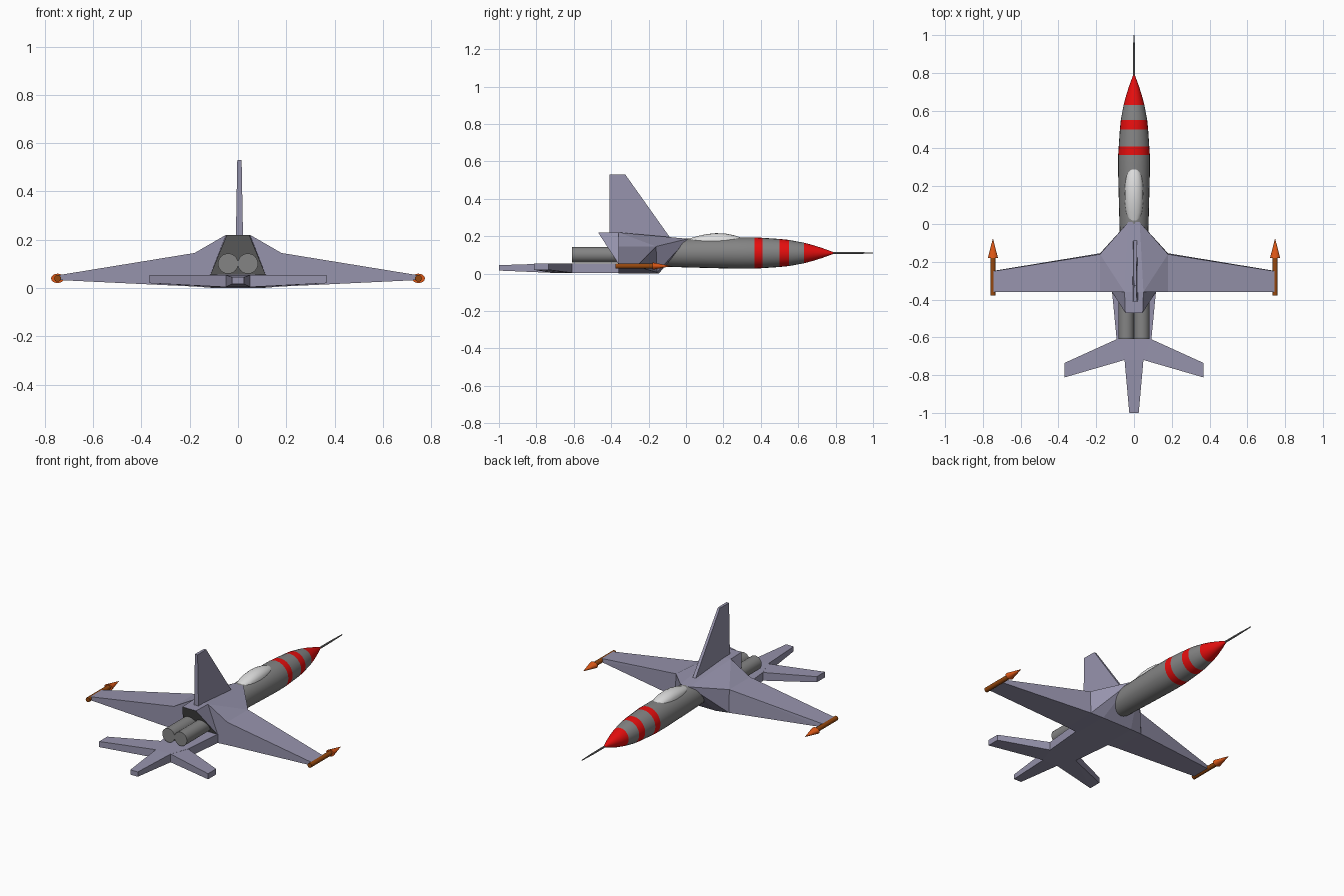
import bpy, bmesh, math
from mathutils import Vector

if "Cube" in bpy.data.objects:
    bpy.data.objects.remove(bpy.data.objects["Cube"])


def mat(name, r, g, b):
    lin = [((c / 255 + 0.055) / 1.055) ** 2.4 if c > 10 else c / 255 / 12.92 for c in (r, g, b)]
    m = bpy.data.materials.new(name)
    m.diffuse_color = (*lin, 1)
    m.use_nodes = True
    m.node_tree.nodes["Principled BSDF"].inputs["Base Color"].default_value = m.diffuse_color
    return m


VIOLET = mat("violet grey", 150, 147, 172)
GREY = mat("mid grey", 132, 132, 132)
RED = mat("red", 232, 14, 14)
GLASS = mat("pale canopy", 222, 222, 222)
BROWN = mat("brown", 150, 72, 14)
ORANGE = mat("orange", 222, 88, 22)


def finish(name, bm, mats, rule=None, smooth=False):
    bmesh.ops.recalc_face_normals(bm, faces=bm.faces)
    bm.normal_update()
    if rule:
        for f in bm.faces:
            f.material_index = rule(f)
    me = bpy.data.meshes.new(name)
    bm.to_mesh(me)
    bm.free()
    ob = bpy.data.objects.new(name, me)
    bpy.context.collection.objects.link(ob)
    for m in mats:
        me.materials.append(m)
    if smooth:
        bpy.ops.object.select_all(action='DESELECT')
        ob.select_set(True)
        bpy.context.view_layer.objects.active = ob
        bpy.ops.object.shade_smooth_by_angle(angle=math.radians(35))
    return ob


def mirrored(pts):
    return pts + [(-x, y, z) for x, y, z in pts]


def hull(bm, pts):
    """Add one convex solid around the points."""
    part = bmesh.new()
    for p in pts:
        part.verts.new(p)
    res = bmesh.ops.convex_hull(part, input=part.verts)
    junk = [g for g in res["geom_interior"] if isinstance(g, bmesh.types.BMVert)]
    bmesh.ops.delete(part, geom=junk, context='VERTS')
    bmesh.ops.dissolve_limit(part, angle_limit=0.02, verts=part.verts, edges=part.edges)
    bmesh.ops.recalc_face_normals(part, faces=part.faces)
    me = bpy.data.meshes.new("tmp")
    part.to_mesh(me)
    part.free()
    bm.from_mesh(me)
    bpy.data.meshes.remove(me)


def loft(bm, rings):
    """Skin closed rings of points and cap both ends."""
    vs = [[bm.verts.new(p) for p in r] for r in rings]
    n = len(vs[0])
    for a, b in zip(vs, vs[1:]):
        for i in range(n):
            bm.faces.new((a[i], a[(i + 1) % n], b[(i + 1) % n], b[i]))
    bm.faces.new(vs[0])
    bm.faces.new(vs[-1])


def lathe(name, profile, cx, cz, mats, rule=None, n=24, flat=1.0):
    """Round body along y from (y, radius) pairs."""
    bm = bmesh.new()
    loft(bm, [[(cx + r * math.cos(2 * math.pi * i / n), y, cz + flat * r * math.sin(2 * math.pi * i / n))
               for i in range(n)] for y, r in profile])
    return finish(name, bm, mats, rule, True)


# fuselage with red bands and red nose
def band(f):
    y = f.calc_center_median().y
    return int(0.365 < y < 0.41 or 0.50 < y < 0.55 or y > 0.63)


lathe("fuselage", [(-0.15, 0.072), (0, 0.077), (0.15, 0.081), (0.27, 0.084), (0.365, 0.084), (0.41, 0.081),
                   (0.50, 0.075), (0.55, 0.070), (0.63, 0.055), (0.68, 0.042), (0.73, 0.026), (0.785, 0.006)],
      0, 0.11, [GREY, RED], band)
lathe("nose_probe", [(0.77, 0.006), (0.9, 0.0055), (1.0, 0.003)], 0, 0.11, [GREY], n=10)

# canopy bubble
bm = bmesh.new()
rings = []
for y, w, top in [(0.015, 0.028, 0.186), (0.06, 0.042, 0.2), (0.11, 0.048, 0.211), (0.16, 0.05, 0.216),
                  (0.21, 0.048, 0.214), (0.26, 0.041, 0.204), (0.292, 0.03, 0.193)]:
    rings.append([(w * math.cos(a), y, 0.168 + (top - 0.168) * math.sin(a) ** 0.8)
                  for a in [max(0, math.pi * i / 10 - 1e-9) for i in range(11)]])
loft(bm, rings)
finish("canopy", bm, [GLASS], smooth=True)

# wings: inner shoulder block plus tapered outer panels
bm = bmesh.new()
hull(bm, mirrored([(0.03, 0.01, 0.186), (0.05, -0.36, 0.22), (0.18, -0.16, 0.145), (0.18, -0.36, 0.145),
                   (0.18, -0.155, 0.006), (0.18, -0.36, 0.006), (0.10, -0.145, 0.0), (0.10, -0.36, 0.0)]))
for s in (1, -1):
    hull(bm, [(s * x, y, z) for x, y, z in [
        (0.18, -0.16, 0.145), (0.18, -0.36, 0.145), (0.18, -0.155, 0.006), (0.18, -0.36, 0.006),
        (0.745, -0.25, 0.053), (0.745, -0.36, 0.053), (0.745, -0.248, 0.033), (0.745, -0.36, 0.033)]])
finish("wings", bm, [VIOLET])

# engine shroud with raked grey rear face
bm = bmesh.new()
hull(bm, mirrored([(0.045, -0.30, 0.21), (0.05, -0.36, 0.22), (0.046, -0.47, 0.22),
                   (0.116, -0.36, 0.05), (0.11, -0.30, 0.05)]))
finish("engine_shroud", bm, [VIOLET, GREY], lambda f: int(f.normal.y < -0.5 and f.normal.z < -0.2))

# twin exhausts
for side, s in (("right", 1), ("left", -1)):
    lathe("exhaust_" + side, [(-0.61, 0.042), (-0.32, 0.042)], s * 0.041, 0.101, [GREY])

# tail deck, boom and stabilisers
bm = bmesh.new()
hull(bm, mirrored([(0.117, -0.35, 0.055), (0.117, -0.35, 0.002), (0.092, -0.61, 0.055), (0.092, -0.61, 0.004),
                   (0.05, -0.72, 0.054), (0.05, -0.72, 0.004)]))
hull(bm, mirrored([(0.05, -0.72, 0.054), (0.05, -0.72, 0.004), (0.025, -1.0, 0.045), (0.025, -1.0, 0.016)]))
for s in (1, -1):
    hull(bm, [(s * x, y, z) for x, y, b in [(0.092, -0.61, 0.004), (0.05, -0.72, 0.004),
                                            (0.367, -0.735, 0.02), (0.367, -0.812, 0.02)] for z in (b, 0.054)])
finish("tail_plane", bm, [VIOLET])

# upright fin
bm = bmesh.new()
hull(bm, [(0.006 + s * w, y, z) for s in (1, -1) for y, z, w in
          [(-0.08, 0.185, 0.010), (-0.41, 0.20, 0.015), (-0.325, 0.53, 0.007), (-0.41, 0.53, 0.009)]])
finish("tail_fin", bm, [VIOLET])

# wing tip pods
for side, s in (("right", 1), ("left", -1)):
    lathe("tip_pod_" + side, [(-0.378, 0.014), (-0.17, 0.014)], s * 0.747, 0.04, [BROWN], n=16)
    lathe("pod_nose_" + side, [(-0.18, 0.027), (-0.08, 0.001)], s * 0.747, 0.04, [ORANGE], n=16, flat=0.72)
